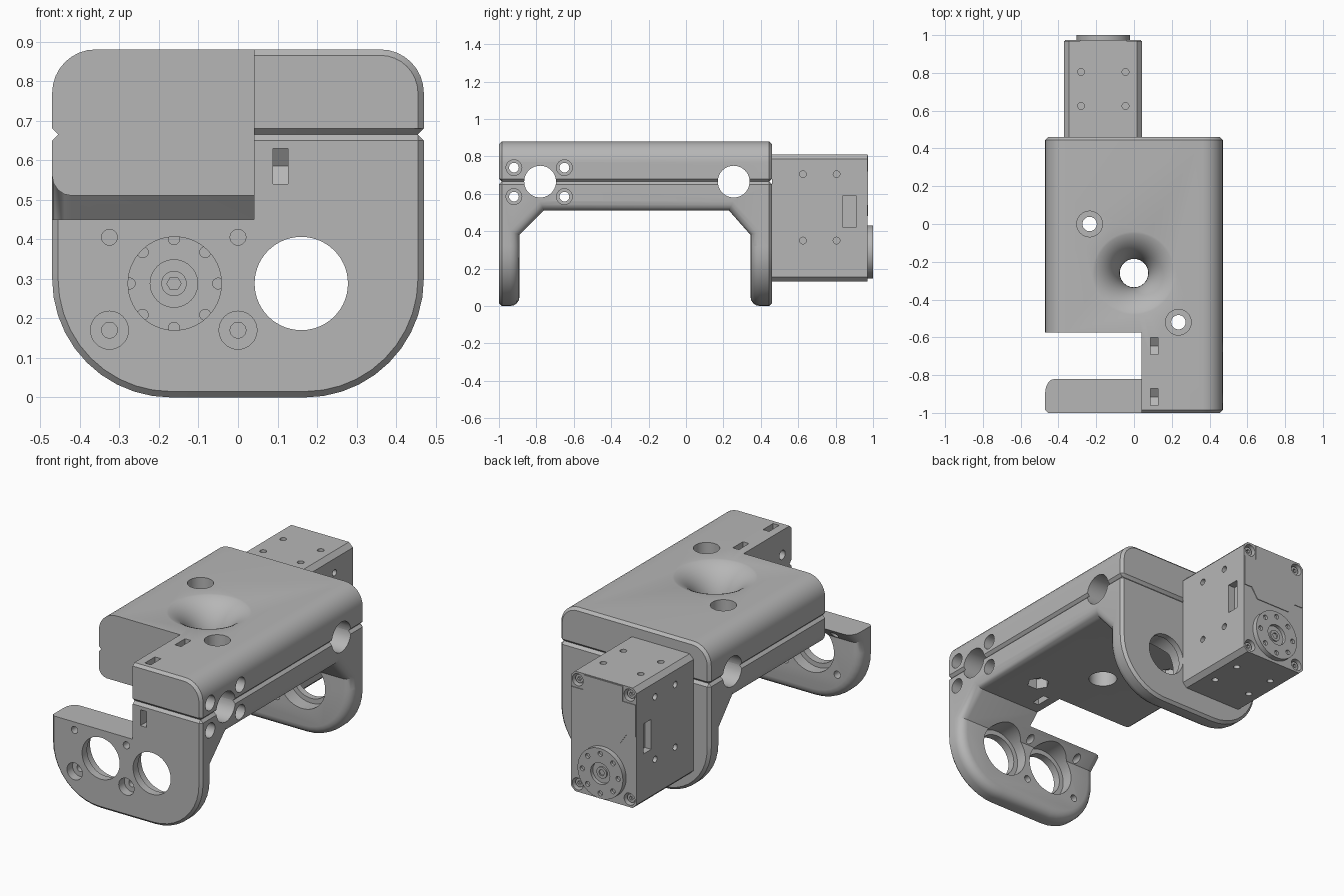
import bpy, bmesh
from math import sin, cos, pi, radians

if "Cube" in bpy.data.objects:
    bpy.data.objects.remove(bpy.data.objects["Cube"], do_unlink=True)

grey = bpy.data.materials.new("machined_grey")
grey.use_nodes = True
grey.diffuse_color = (0.47, 0.47, 0.47, 1)
for node in grey.node_tree.nodes:
    if node.type == 'BSDF_PRINCIPLED':
        node.inputs["Base Color"].default_value = grey.diffuse_color


def place(axis, t, u, v):
    return {'x': (t, u, v), 'y': (u, t, v), 'z': (u, v, t)}[axis]


def loft(name, axis, rings, edit=None):
    """Closed solid through matching rings of 2D points stacked along an axis."""
    bm = bmesh.new()
    loops = [[bm.verts.new(place(axis, t, u, v)) for u, v in pts] for t, pts in rings]
    n = len(loops[0])
    for a, b in zip(loops, loops[1:]):
        for k in range(n):
            bm.faces.new((a[k], a[(k + 1) % n], b[(k + 1) % n], b[k]))
    bm.faces.new(loops[0])
    bm.faces.new(loops[-1])
    bmesh.ops.recalc_face_normals(bm, faces=bm.faces)
    if edit:
        edit(bm)
    mesh = bpy.data.meshes.new(name)
    bm.to_mesh(mesh)
    bm.free()
    mesh.materials.append(grey)
    ob = bpy.data.objects.new(name, mesh)
    bpy.context.collection.objects.link(ob)
    return ob


def prism(name, axis, a, b, pts, edit=None):
    return loft(name, axis, [(a, pts), (b, pts)], edit)


def circle(u, v, r, n=40):
    return [(u + r * cos(2 * pi * k / n), v + r * sin(2 * pi * k / n)) for k in range(n)]


def cyl(axis, a, b, u, v, r, n=40, name="cutter"):
    return prism(name, axis, a, b, circle(u, v, r, n))


def rect(u0, u1, v0, v1):
    return [(u0, v0), (u1, v0), (u1, v1), (u0, v1)]


def combine(ob, tools, operation='DIFFERENCE'):
    """Apply a boolean with each tool, then remove the tools."""
    for tool in tools:
        mod = ob.modifiers.new("boolean", 'BOOLEAN')
        mod.operation, mod.solver, mod.object = operation, 'EXACT', tool
    graph = bpy.context.evaluated_depsgraph_get()
    mesh = bpy.data.meshes.new_from_object(ob.evaluated_get(graph))
    ob.modifiers.clear()
    ob.data = mesh
    for tool in tools:
        bpy.data.objects.remove(tool, do_unlink=True)


def mirrored(half):
    return half + [(-u, v) for u, v in reversed(half)]


def bevel(bm, test, width, segments):
    edges = [e for e in bm.edges if test(*(v.co for v in e.verts))]
    bmesh.ops.bevel(bm, geom=edges, offset=width, segments=segments,
                    profile=0.5, affect='EDGES')


W, SEAM, TOP, FRONT, BACK, CH = 0.47, 0.665, 0.88, -1.0, 0.46, 0.015
JOIN = 0.32     # height where the flange tongues meet the bridge


# Outlines across the body, shrunk by an inset
def cap_outline(i):
    arc = [(0.36 + (0.11 - i) * cos(a * pi / 16), 0.77 + (0.11 - i) * sin(a * pi / 16))
           for a in range(9)]
    return mirrored([(W - CH - i, SEAM + i), (W - i, SEAM + CH)] + arc)


def tongue_outline(i):
    arc = [(0.17 + (0.3 - i) * cos(a * pi / 20), 0.3 - (0.3 - i) * sin(a * pi / 20))
           for a in range(11)]
    return mirrored([(W - i, JOIN)] + arc)


def tongue(outer, inner):
    s = 1 if inner > outer else -1
    rings = [(outer, CH), (outer + s * CH, 0)]
    rings += [(inner - s * 0.05 * (1 - sin(a * pi / 8)), 0.05 * (1 - cos(a * pi / 8)))
              for a in range(5)]
    return loft("tongue", 'y', [(y, tongue_outline(i)) for y, i in rings])


# Bridge with gussets, rounded on the inside edges and chamfered outside
inner_path = [(-0.89, JOIN), (-0.89, 0.38), (-0.76, 0.51),
              (0.23, 0.51), (0.345, 0.38), (0.345, JOIN)]
bridge = [(FRONT, JOIN)] + inner_path + [(BACK, JOIN), (BACK, SEAM), (FRONT, SEAM)]


def near(a, b):
    return abs(a - b) < 1e-4


def outer_edge(a, b):
    top = near(a.z, SEAM) and near(b.z, SEAM)
    ends = near(a.y, b.y) and (near(a.y, FRONT) or near(a.y, BACK))
    return top or (ends and near(a.x, b.x))


def inner_edge(a, b):
    on = [any(near(p.y, y) and near(p.z, z) for y, z in inner_path) for p in (a, b)]
    return all(on) and near(a.x, b.x) and not near(a.z - b.z + a.y - b.y, 1.235)


def soften(bm):
    bevel(bm, outer_edge, CH, 1)
    bevel(bm, inner_edge, 0.05, 4)


lower = prism("lower_clamp_body", 'x', -W, W, bridge, soften)
combine(lower, [tongue(FRONT, -0.89), tongue(BACK, 0.345)], 'UNION')

upper = loft("upper_clamp_cap", 'y', [(FRONT, cap_outline(CH)), (FRONT + CH, cap_outline(0)),
                                      (BACK - CH, cap_outline(0)), (BACK, cap_outline(CH))])


# Cuts shared by both clamp halves
def shared_cuts():
    tools = [prism("cutter", 'x', -0.6, 0.04, rect(-1.1, -0.575, 0.45, 1))]
    for y in (-0.78, 0.255):                       # tube bores
        tools.append(cyl('x', -0.6, 0.6, y, SEAM, 0.085))
    funnel = [(0.4, 0.075)] + [(0.66 + 0.225 * sin(a * pi / 24), 0.255 - 0.18 * cos(a * pi / 24))
                               for a in range(13)]
    tools.append(loft("cutter", 'z', [(z, circle(0, -0.26, r, 56)) for z, r in funnel]))
    for x, y in ((-0.235, 0), (0.235, -0.52)):     # vertical bolt holes
        tools += [cyl('z', 0.4, 1, x, y, 0.038), cyl('z', 0.76, 1, x, y, 0.068),
                  cyl('z', 0.4, 0.57, x, y, 0.06, 6)]
    return tools


def side_bolts(z):
    tools = []
    for y in (-0.92, -0.65):
        tools += [cyl('x', -0.2, 0.6, y, z, 0.026, 24), cyl('x', 0.38, 0.6, y, z, 0.042, 32)]
    return tools


def nut_slot(points):
    return prism("cutter", 'x', 0.088, 0.126, points)


upper_slots = [nut_slot([(y - 0.045, 1), (y - 0.045, 0.73), (y, 0.70), (y + 0.045, 0.73),
                         (y + 0.045, 1)]) for y in (-0.915, -0.645)]
combine(upper, shared_cuts() + side_bolts(0.74) + upper_slots)

lower_slots = [nut_slot([(-1.1, 0.54), (-0.91, 0.54), (-0.88, 0.585), (-0.91, 0.63), (-1.1, 0.63)]),
               nut_slot([(-0.695, 0.4), (-0.695, 0.6), (-0.65, 0.625), (-0.605, 0.6), (-0.605, 0.4)])]
flange_cuts = []
for x in (-0.16, 0.16):                            # bearing seats open to the inside
    flange_cuts += [cyl('y', -1.1, 0.6, x, 0.288, 0.118, 56),
                    cyl('y', -0.955, 0.425, x, 0.288, 0.145, 56)]
for x in (-0.325, 0):                              # mounting screws
    for z in (0.17, 0.405):
        flange_cuts.append(cyl('y', -1.1, 0.6, x, z, 0.02, 24))
    flange_cuts.append(cyl('y', -1.1, -0.95, x, 0.17, 0.048, 32))
combine(lower, shared_cuts() + side_bolts(0.585) + lower_slots + flange_cuts)

# Actuator housing with chamfered long edges
MX, MZ = (-0.37, 0.042), (0.13, 0.81)
c = 0.025
housing = prism("actuator_housing", 'y', BACK, 0.97, [
    (MX[0] + c, MZ[0]), (MX[1] - c, MZ[0]), (MX[1], MZ[0] + c), (MX[1], MZ[1] - c),
    (MX[1] - c, MZ[1]), (MX[0] + c, MZ[1]), (MX[0], MZ[1] - c), (MX[0], MZ[0] + c)])
corners = [(x, z) for x in (-0.325, 0) for z in (0.175, 0.765)]
cuts = [cyl('y', 0.93, 1.1, x, z, 0.034, 24) for x, z in corners]
for y in (0.625, 0.805):
    for x in (-0.28, -0.045):
        cuts += [cyl('z', a, b, x, y, 0.018, 20) for a, b in ((0.1, 0.16), (0.78, 0.9))]
    for z in (0.35, 0.705):
        cuts += [cyl('x', a, b, y, z, 0.018, 20) for a, b in ((-0.5, -0.34), (0.01, 0.1))]
for a, b in ((-0.5, -0.33), (0.0, 0.1)):           # cable sockets
    cuts.append(prism("cutter", 'x', a, b, rect(0.84, 0.91, 0.42, 0.59)))
combine(housing, cuts)

# Rear cover plate with a stepped lower edge
cover = prism("rear_cover_plate", 'y', 0.968, 0.974, [
    (-0.365, 0.54), (-0.31, 0.54), (-0.27, 0.48), (-0.05, 0.48), (-0.01, 0.54), (0.037, 0.54),
    (0.037, 0.72), (-0.04, 0.72), (-0.04, 0.805), (-0.285, 0.805), (-0.285, 0.72), (-0.365, 0.72)])
parts = [lower, upper, housing, cover]

# Corner screws
for k, (x, z) in enumerate(corners):
    screw = cyl('y', 0.92, 0.955, x, z, 0.024, 24, "corner_screw_%d" % (k + 1))
    combine(screw, [cyl('y', 0.94, 1, x, z, 0.012, 6)])
    parts.append(screw)

# Output horns on both ends of the actuator
for name, base, face in (("rear_horn", 0.965, 1.0), ("front_horn", 0.47, 0.44)):
    s = 1 if face > base else -1
    horn = cyl('y', base, face, -0.162, 0.288, 0.142, 56, name)
    combine(horn, [cyl('y', face - s * 0.015, face + s * 0.1, u, v, 0.014, 16)
                   for u, v in circle(-0.162, 0.288, 0.112, 8)]
            + [cyl('y', face - s * 0.02, face + s * 0.1, -0.162, 0.288, 0.06, 40)])
    hub = cyl('y', base, face - s * 0.012, -0.162, 0.288, 0.032, 32, name + "_screw")
    combine(hub, [cyl('y', face - s * 0.022, face, -0.162, 0.288, 0.018, 6)])
    parts += [horn, hub]

# Smooth the curved surfaces and keep the edges crisp
bpy.ops.object.select_all(action='DESELECT')
for ob in parts:
    ob.select_set(True)
bpy.context.view_layer.objects.active = lower
bpy.ops.object.shade_smooth_by_angle(angle=radians(28))
